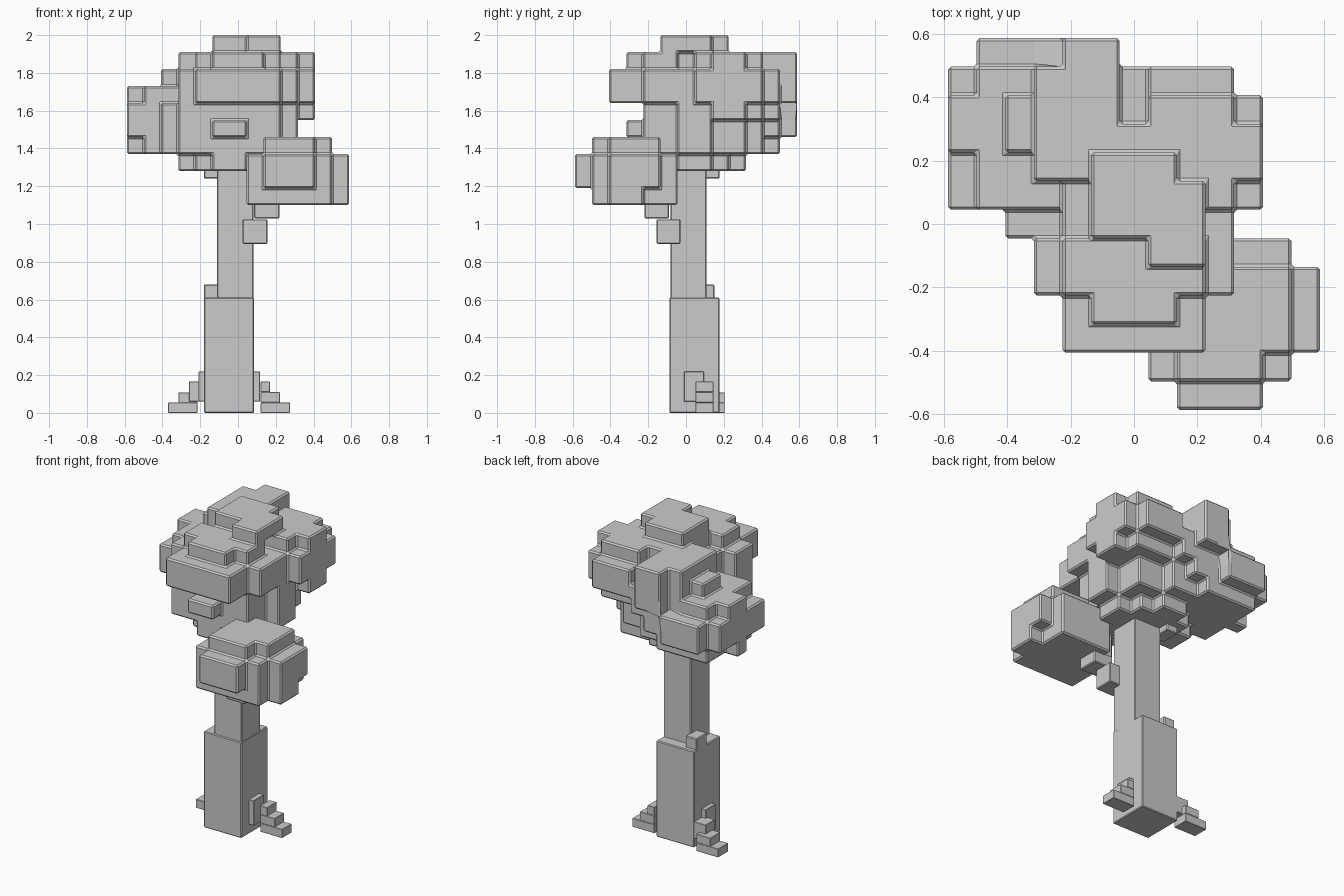
import bpy, bmesh

if "Cube" in bpy.data.objects:
    bpy.data.objects.remove(bpy.data.objects["Cube"])

STEP, STEP_Z = 0.0904, 0.09        # voxel size
CORNER, BASE = -0.5875, 1.10       # corner of the voxel grid


def finish(name, bm, width):
    """Turn a bmesh into a flat-shaded object with small chamfers."""
    mesh = bpy.data.meshes.new(name)
    bm.to_mesh(mesh)
    bm.free()
    ob = bpy.data.objects.new(name, mesh)
    bpy.context.collection.objects.link(ob)
    mod = ob.modifiers.new("Chamfer", 'BEVEL')
    mod.width = width
    mod.segments = 1
    mod.limit_method = 'ANGLE'
    return ob


def ball(cx, cy, cz, r, rz):
    """Voxel cells inside a flattened ball."""
    return {(x, y, z) for x in range(13) for y in range(13) for z in range(10)
            if ((x + .5 - cx) ** 2 + (y + .5 - cy) ** 2) / r ** 2
            + ((z + .5 - cz) / rz) ** 4 <= 1}


def slab(x0, x1, y0, y1, z):
    """One flat rectangle of voxel cells."""
    return {(x, y, z) for x in range(x0, x1) for y in range(y0, y1)}


def skin(name, cells, width=0.009):
    """Build the outer surface of a set of voxel cells."""
    bm = bmesh.new()
    verts = {}

    def vert(p):
        if p not in verts:
            verts[p] = bm.verts.new((CORNER + p[0] * STEP, CORNER + p[1] * STEP,
                                     BASE + p[2] * STEP_Z))
        return verts[p]

    for c in sorted(cells):
        for axis in range(3):
            for side in (0, 1):
                n = list(c)
                n[axis] += 2 * side - 1
                if tuple(n) in cells:
                    continue
                a, b = (axis + 1) % 3, (axis + 2) % 3
                loop = []
                for da, db in ((0, 0), (1, 0), (1, 1), (0, 1)):
                    p = list(c)
                    p[axis] += side
                    p[a] += da
                    p[b] += db
                    loop.append(vert(tuple(p)))
                bm.faces.new(loop if side else loop[::-1])
    return finish(name, bm, width)


def boxes(name, *items, width=0.005):
    """One object out of (x0, x1, y0, y1, z0, z1) boxes."""
    bm = bmesh.new()
    for x0, x1, y0, y1, z0, z1 in items:
        for v in bmesh.ops.create_cube(bm, size=1)["verts"]:
            v.co = ((x0 + x1) / 2 + v.co.x * (x1 - x0),
                    (y0 + y1) / 2 + v.co.y * (y1 - y0),
                    (z0 + z1) / 2 + v.co.z * (z1 - z0))
    return finish(name, bm, width)


# Main canopy: overlapping voxel balls
canopy = ball(6, 7, 4.3, 3.78, 2.15)          # wide base
canopy |= ball(6.5, 5, 7, 3.27, 1.8)          # front lobe
canopy |= ball(8.5, 9, 7, 2.92, 1.8)          # right lobe
canopy |= ball(5, 10, 7, 2.88, 1.85)          # back lobe
canopy |= ball(3, 9.5, 5, 3.27, 1.9)          # left lobe
# Undercut below the front lobe and the gap between back and right lobes
for z in (3, 5):
    canopy -= slab(0, 13, 0, 4, z)
for z in (7, 8):
    canopy -= slab(6, 7, 10, 13, z)
# Cap and small bumps
canopy |= slab(5, 8, 6, 9, 9) | slab(7, 9, 5, 8, 9) | slab(5, 8, 6, 9, 8)
canopy |= slab(4, 6, 11, 13, 8) | slab(0, 1, 10, 11, 6)
for z in (4, 5):
    canopy |= slab(1, 4, 11, 13, z)
skin("canopy", canopy)

# Small leaf cluster on the side branch
skin("side_leaf_cluster", ball(9.9, 3.1, 1.7, 3.05, 2.15) - slab(0, 13, 0, 1, 0))

# Trunk: slim upper post, thick base and a nub on its shoulder
boxes("upper_trunk", (-0.11, 0.083, -0.083, 0.108, 0.55, 1.35))
boxes("lower_trunk", (-0.18, 0.085, -0.088, 0.177, 0, 0.61))
boxes("trunk_nub", (-0.18, -0.10, 0.045, 0.15, 0.58, 0.68))

# Branches
boxes("side_branch", (0.025, 0.155, -0.155, -0.03, 0.96, 1.025),
      (0.08, 0.155, -0.155, -0.03, 0.895, 0.97),
      (0.025, 0.09, -0.155, -0.03, 0.895, 0.97),
      (0.085, 0.22, -0.22, -0.09, 1.03, 1.11))
boxes("back_branch", (-0.18, -0.10, 0.05, 0.177, 1.24, 1.32))

# Stepped roots
boxes("right_root", *[(0.12, 0.275 - 0.053 * i, 0.05, 0.145, 0.055 * i, 0.055 * (i + 1))
                      for i in range(3)],
      (0.07, 0.117, -0.01, 0.095, 0.06, 0.218), width=0.002)
boxes("left_root", *[(-0.37 + 0.055 * i, -0.215, 0.105, 0.205, 0.054 * i, 0.054 * (i + 1))
                     for i in range(2)],
      (-0.26, -0.17, 0.08, 0.175, 0.06, 0.165),
      (-0.208, -0.17, 0.0, 0.10, 0.06, 0.218), width=0.002)
